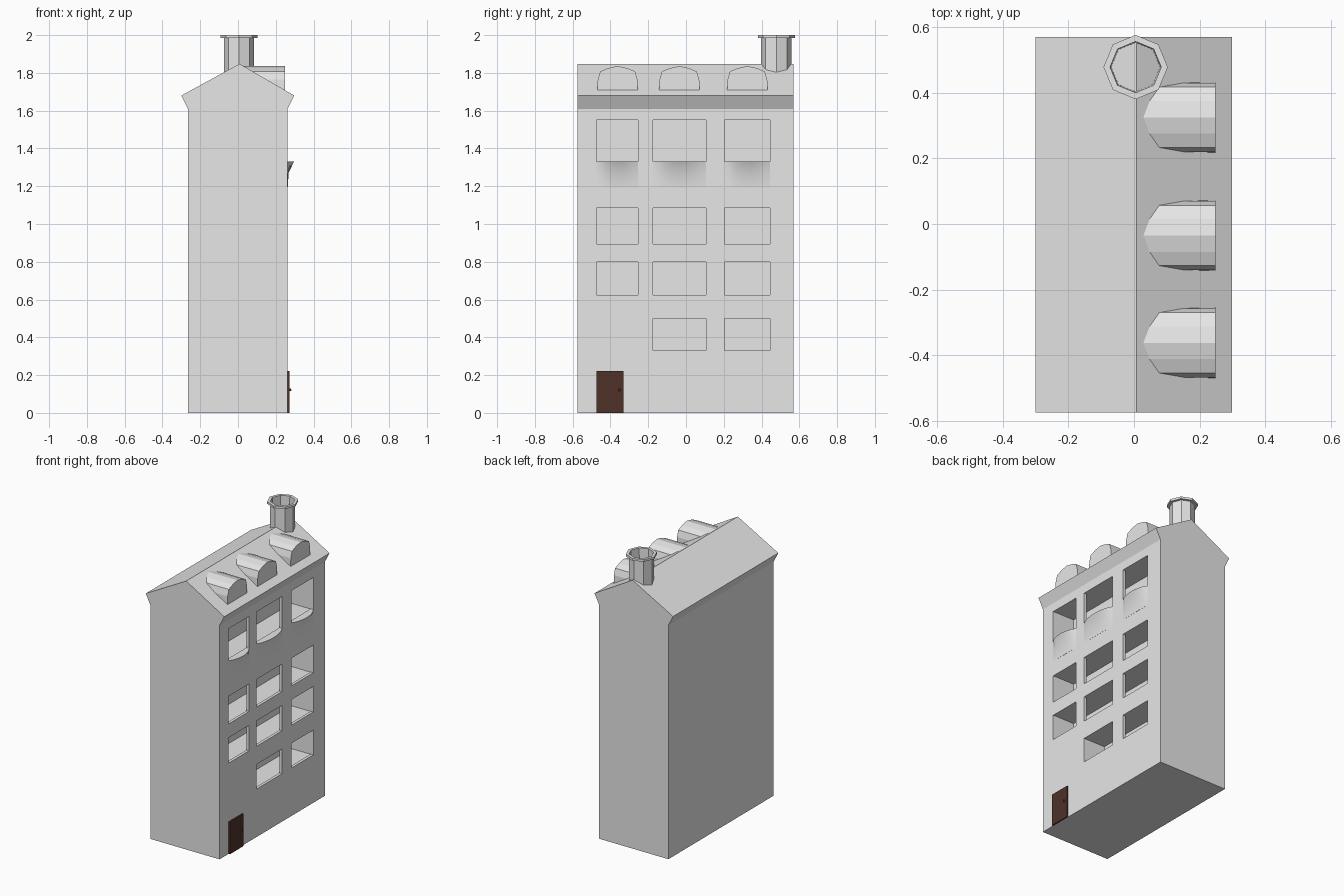
import bpy, bmesh
from math import sin, cos, pi, radians

cube = bpy.data.objects.get("Cube")
if cube:
    bpy.data.objects.remove(cube, do_unlink=True)


def material(name, color):
    m = bpy.data.materials.new(name)
    m.use_nodes = True
    m.diffuse_color = color
    m.node_tree.nodes["Principled BSDF"].inputs["Base Color"].default_value = color
    return m


GREY = material("plaster_grey", (0.8, 0.8, 0.8, 1))
BROWN = material("door_brown", (0.08, 0.032, 0.023, 1))


def finish(bm, name, mat):
    bmesh.ops.recalc_face_normals(bm, faces=bm.faces[:])
    mesh = bpy.data.meshes.new(name)
    bm.to_mesh(mesh)
    bm.free()
    mesh.materials.append(mat)
    obj = bpy.data.objects.new(name, mesh)
    bpy.context.collection.objects.link(obj)
    return obj


def loft(name, rings, mat, caps=True, closed=False):
    """Join rings of equal length; closed also joins the last to the first."""
    bm = bmesh.new()
    loops = [[bm.verts.new(p) for p in ring] for ring in rings]
    pairs = list(zip(loops, loops[1:]))
    if closed:
        pairs.append((loops[-1], loops[0]))
    for a, b in pairs:
        for i in range(len(a)):
            j = (i + 1) % len(a)
            bm.faces.new((a[i], a[j], b[j], b[i]))
    if caps:
        bm.faces.new(loops[0])
        bm.faces.new(loops[-1])
    return finish(bm, name, mat)


def boxes(name, bounds, mat):
    """One mesh of axis-aligned boxes given as (x0, x1, y0, y1, z0, z1)."""
    bm = bmesh.new()
    for x0, x1, y0, y1, z0, z1 in bounds:
        for v in bmesh.ops.create_cube(bm, size=1)["verts"]:
            v.co.x = x1 if v.co.x > 0 else x0
            v.co.y = y1 if v.co.y > 0 else y0
            v.co.z = z1 if v.co.z > 0 else z0
    return finish(bm, name, mat)


# House body with flared eaves and gable roof
WALL = 0.262
gable = [(-0.265, 0), (WALL, 0), (WALL, 1.61), (0.298, 1.68),
         (0.008, 1.848), (-0.30, 1.68), (-0.265, 1.61)]
house = loft("house_body", [[(x, y, z) for x, z in gable] for y in (-0.575, 0.57)], GREY)

# Window openings, with a hollow storey behind each row
columns = [(-0.475, -0.255), (-0.175, 0.105), (0.205, 0.445)]
rows = [(1.33, 1.55, 0), (0.895, 1.085, 0), (0.625, 0.80, 0), (0.33, 0.50, 1)]
GAP = 0.004
rooms, openings = [], []
for z0, z1, first in rows:
    cols = columns[first:]
    rooms.append((WALL - 0.17, WALL - 0.02, cols[0][0] - GAP, cols[-1][1] + GAP,
                  z0 - GAP, z1 + GAP))
    openings += [(WALL - 0.1, WALL + 0.1, a, b, z0, z1) for a, b in cols]
for name, bounds in (("room_cutter", rooms), ("window_cutter", openings)):
    cutter = boxes(name, bounds, GREY)
    cutter.hide_render = True
    mod = house.modifiers.new(name, "BOOLEAN")
    mod.operation, mod.solver, mod.object = "DIFFERENCE", "EXACT", cutter
    bpy.context.view_layer.objects.active = house
    bpy.ops.object.modifier_apply(modifier=name)
    bpy.data.objects.remove(cutter, do_unlink=True)


# Bowed sills below the top windows
def bow(y0, y1, z, depth, steps=10):
    front = [(WALL + depth * sin(pi * i / steps) ** 0.7 if 0 < i < steps else WALL,
              y0 + (y1 - y0) * i / steps, z) for i in range(steps + 1)]
    return [(WALL - 0.015, y0, z)] + front + [(WALL - 0.015, y1, z)]


for i, (a, b) in enumerate(columns):
    sill = loft(f"bowed_sill_{i + 1}",
                [bow(a, b, 1.33, 0.034), bow(a, b, 1.27, 0.006), bow(a, b, 1.19, 0.001)], GREY)
    bpy.ops.object.select_all(action="DESELECT")
    sill.select_set(True)
    bpy.context.view_layer.objects.active = sill
    bpy.ops.object.shade_smooth_by_angle(angle=radians(35))

# Arched dormers running back into the roof
half = [(0.107, 1.705), (0.105, 1.765), (0.092, 1.808), (0.05, 1.825)]
arch = half + [(0, 1.836)] + [(-y, z) for y, z in reversed(half)]
for i, yc in enumerate((-0.362, -0.035, 0.325)):
    loft(f"dormer_{i + 1}", [[(x, yc + y, z) for y, z in arch] for x in (0.02, 0.248)], GREY)


# Hollow octagonal chimney with a rim
def octagon(r, z):
    return [(0.005 + r * cos(k * pi / 4), 0.478 + r * sin(k * pi / 4), z) for k in range(8)]


chimney = [(0.08, 1.79), (0.08, 1.985), (0.098, 1.985), (0.098, 2.0), (0.078, 2.0), (0.074, 1.79)]
loft("chimney", [octagon(r, z) for r, z in chimney], GREY, caps=False, closed=True)

# Door and knob
boxes("door", [(WALL - 0.01, 0.272, -0.475, -0.33, 0, 0.222)], BROWN)
bm = bmesh.new()
bmesh.ops.create_uvsphere(bm, u_segments=10, v_segments=6, radius=0.007)
bmesh.ops.translate(bm, verts=bm.verts[:], vec=(0.276, -0.352, 0.122))
finish(bm, "door_knob", BROWN)
